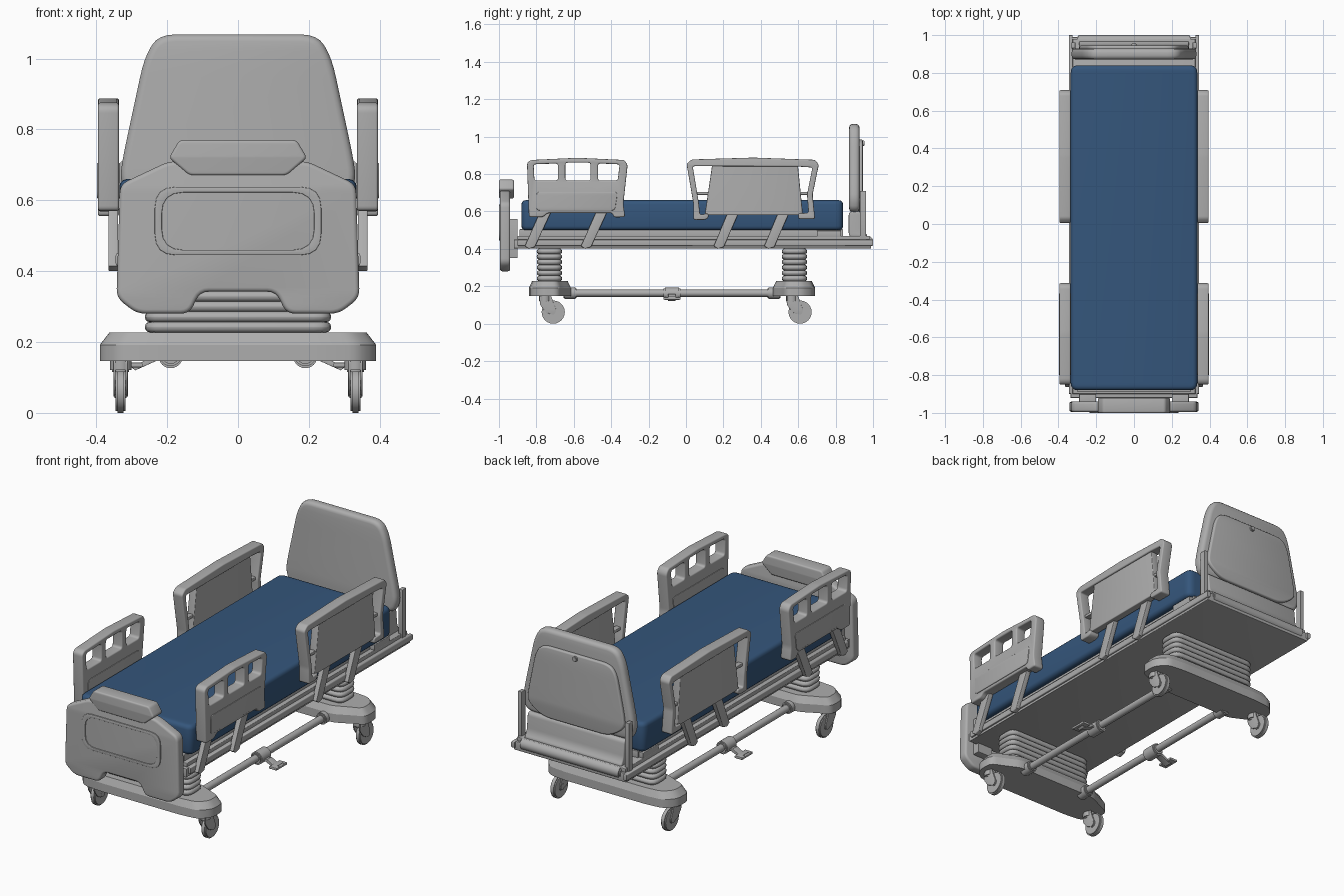
import bpy, bmesh, math
from mathutils import Matrix, Vector

if "Cube" in bpy.data.objects:
    bpy.data.objects.remove(bpy.data.objects["Cube"])


def material(name, rgb):
    m = bpy.data.materials.new(name)
    m.diffuse_color = (*rgb, 1)
    m.use_nodes = True
    m.node_tree.nodes["Principled BSDF"].inputs["Base Color"].default_value = m.diffuse_color
    return m


GREY = material("grey plastic", (0.42, 0.42, 0.42))
BLUE = material("blue mattress", (0.035, 0.093, 0.2))
PLANES = {"XY": Matrix.Identity(3),
          "YZ": Matrix(((0, 0, 1), (1, 0, 0), (0, 1, 0))),
          "XZ": Matrix(((1, 0, 0), (0, 0, -1), (0, 1, 0)))}


def finish(name, me, mat=GREY, mirror=False):
    bm = bmesh.new()
    bm.from_mesh(me)
    bmesh.ops.remove_doubles(bm, verts=bm.verts, dist=1e-5)
    bmesh.ops.recalc_face_normals(bm, faces=bm.faces)
    bm.to_mesh(me)
    bm.free()
    me.materials.clear()
    me.materials.append(mat)
    ob = bpy.data.objects.new(name, me)
    bpy.context.collection.objects.link(ob)
    if mirror:
        ob.modifiers.new("mirror", 'MIRROR')
    bpy.ops.object.select_all(action='DESELECT')
    ob.select_set(True)
    bpy.context.view_layer.objects.active = ob
    bpy.ops.object.shade_smooth_by_angle(angle=math.radians(35))
    return ob


def rounded(pts, r, n=4):
    """Round every corner of a polygon."""
    out = []
    pts = [Vector(p) for p in pts]
    for i, c in enumerate(pts):
        a, b = pts[i - 1] - c, pts[(i + 1) % len(pts)] - c
        p = c + a.normalized() * min(r, a.length * .45)
        q = c + b.normalized() * min(r, b.length * .45)
        for k in range(n + 1):
            t = k / n
            out.append(p * (1 - t) ** 2 + c * 2 * t * (1 - t) + q * t * t)
    return out


def plate(name, loops, plane, lo, hi, bevel=0.0, r=0.0, mat=GREY, mirror=False, taper=None):
    """Extruded outline; further loops are holes."""
    cu = bpy.data.curves.new(name, 'CURVE')
    cu.dimensions, cu.fill_mode = '2D', 'BOTH'
    cu.extrude = (hi - lo) / 2 - bevel
    cu.bevel_depth, cu.bevel_resolution, cu.offset = bevel, 2, -bevel
    for loop in loops:
        pts = rounded(loop, r) if r else loop
        s = cu.splines.new('POLY')
        s.points.add(len(pts) - 1)
        for p, c in zip(s.points, pts):
            p.co = (c[0], c[1], 0, 1)
        s.use_cyclic_u = True
    tmp = bpy.data.objects.new(name + "_curve", cu)
    bpy.context.collection.objects.link(tmp)
    me = bpy.data.meshes.new_from_object(tmp.evaluated_get(bpy.context.evaluated_depsgraph_get()))
    bpy.data.objects.remove(tmp)
    if taper:  # narrow the upper side around a centre line
        sx, sy, cy = taper
        for v in me.vertices:
            if v.co.z > 0:
                v.co.x *= sx
                v.co.y = cy + (v.co.y - cy) * sy
    mid = (lo + hi) / 2
    off = {"XY": (0, 0, mid), "YZ": (mid, 0, 0), "XZ": (0, mid, 0)}[plane]
    me.transform(Matrix.Translation(off) @ PLANES[plane].to_4x4())
    return finish(name, me, mat, mirror)


def rect(x0, x1, y0, y1):
    return [(x0, y0), (x1, y0), (x1, y1), (x0, y1)]


def box(name, x0, x1, y0, y1, z0, z1, bevel=0.004, **kw):
    return plate(name, [rect(x0, x1, y0, y1)], "XY", z0, z1, bevel, **kw)


def tube(name, axis, c, radius, length, mirror=True):
    bm = bmesh.new()
    bmesh.ops.create_cone(bm, cap_ends=True, segments=24, radius1=radius, radius2=radius, depth=length)
    edges = [e for e in bm.edges if abs(e.verts[0].co.z - e.verts[1].co.z) < 1e-6]
    bmesh.ops.bevel(bm, geom=edges, offset=min(radius, length) * .2, segments=2, affect='EDGES')
    rot = {"X": Matrix.Rotation(math.pi / 2, 4, 'Y'), "Y": Matrix.Rotation(math.pi / 2, 4, 'X'),
           "Z": Matrix.Identity(4)}[axis]
    bm.transform(Matrix.Translation(c) @ rot)
    me = bpy.data.meshes.new(name)
    bm.to_mesh(me)
    bm.free()
    return finish(name, me, GREY, mirror)


def sym(half):
    """Complete an outline from its right half."""
    return half + [(-x, y) for x, y in reversed(half)]


# Mattress and deck
plate("mattress", [rect(-.335, .335, -.88, .84)], "XY", .5, .66, .022, .04, BLUE)
box("deck", -.30, .30, -.89, .84, .46, .505)
box("frame", -.335, .335, -.92, .99, .402, .45)
box("frame_top", -.325, .325, -.9, .98, .448, .47)
box("side_bar", .325, .345, -.9, 1, .415, .45, .006, mirror=True)
box("deck_end_block", .24, .325, .7, .83, .465, .498, mirror=True)
tube("head_bumper", "X", (0, .97, .44), .03, .6, False)

# Footboard with handle
plate("footboard", [sym([(.107, .342), (.137, .28), (.285, .28), (.343, .325), (.333, .645), (.195, .71)])],
      "XZ", -.995, -.94, .012, .025)
outer, inner = rect(-.235, .235, .445, .638), rect(-.215, .215, .46, .622)
plate("footboard_relief", [outer, inner], "XZ", -1, -.99, .002, .06)
plate("footboard_handle", [sym([(.137, .67), (.195, .72), (.165, .77)])], "XZ", -1, -.92, .008, .012)
box("footboard_bracket", .2, .29, -.945, -.9, .35, .56, mirror=True)

# Headboard, back plate, cover and posts
plate("headboard", [sym([(.31, .595), (.333, .66), (.325, .72), (.265, 1.0), (.225, 1.068)])],
      "XZ", .872, .928, .02, .05)
plate("headboard_back", [sym([(.2, .6), (.29, .66), (.285, .72), (.24, .94), (.2, .985)])],
      "XZ", .92, .945, .008, .05)
tube("headboard_knob", "Y", (0, .945, .965), .014, .02, False)
plate("head_cover", [[(.87, .465), (.975, .465), (.95, .5), (.94, .6), (.87, .6)]],
      "YZ", -.29, .29, .006, .02)
box("head_post", .31, .332, .93, .962, .44, .71, mirror=True)

# Foot side rails
plate("foot_side_rail", [
    [(-.85, .86), (-.83, .875), (-.58, .887), (-.33, .875), (-.312, .85), (-.335, .64), (-.325, .57),
     (-.385, .568), (-.395, .592), (-.74, .592), (-.765, .57), (-.84, .57)],
    [(-.81, .765), (-.685, .765), (-.685, .857), (-.815, .852)],
    rect(-.645, -.51, .765, .861),
    [(-.47, .765), (-.365, .765), (-.355, .852), (-.47, .857)]], "YZ", .336, .395, .007, .014, mirror=True)
plate("foot_rail_panel", [[(-.8, .605), (-.38, .605), (-.365, .705), (-.8, .705)]],
      "YZ", .333, .398, .003, .02, mirror=True)

# Head side rails: arch, centre panel, crossbars
plate("head_side_rail", [
    [(.04, .555), (.04, .64), (.003, .855), (.03, .878), (.36, .888), (.69, .876), (.71, .85), (.677, .69),
     (.69, .56), (.6, .56), (.6, .59), (.655, .592), (.647, .69), (.676, .835), (.6, .84), (.14, .842),
     (.036, .842), (.068, .65), (.075, .582), (.12, .59), (.12, .565), (.1, .555)]],
      "YZ", .336, .395, .006, .012, mirror=True)
plate("head_rail_panel", [[(.1, .58), (.625, .58), (.598, .85), (.14, .85)]],
      "YZ", .345, .386, .004, .01, mirror=True)
box("head_rail_crossbar", .35, .38, .05, .13, .688, .705, mirror=True)
box("head_rail_crossbar_rear", .35, .38, .6, .665, .688, .705, mirror=True)

# Slanted rail arms
for y0, y1 in ((-.835, -.75), (-.535, -.45), (.175, .255), (.445, .525)):
    plate("rail_arm", [[(y0 - .027, .415), (y0 - .005, .4), (y0 + .027, .41), (y1 + .03, .6), (y1 - .03, .6)]],
          "YZ", .338, .366, .004, mirror=True)

# Pedestals: base, bellows, rod sleeves
MID = -.075
for s, end in ((-1, "foot"), (1, "head")):
    cy = MID + s * .655
    outline = [(x, MID + s * v) for x, v in sym([(.24, .765), (.34, .755), (.39, .7), (.39, .61), (.33, .585),
                                                 (.24, .54)])]
    outline = rounded(outline, .03)
    plate(end + "_base", [outline], "XY", .147, .192)
    plate(end + "_base_top", [outline], "XY", .192, .227, taper=(.93, .85, cy))
    box(end + "_column", -.24, .24, cy - .05, cy + .05, .2, .41)
    for i in range(6):
        z = .242 + i * .029
        plate(end + "_bellows_ring", [rect(-.263, .263, cy - .068, cy + .068)], "XY",
              z - .0148, z + .0148, .0145, .05)
    tube(end + "_rod_sleeve", "Y", (.19, MID + s * .545, .163), .031, .07)

    # Casters trail the same way at both ends
    cas = -.71 if s < 0 else .61
    tube(end + "_caster_wheel", "X", (.331, cas, .062), .062, .028)
    tube(end + "_caster_hub", "X", (.331, cas, .062), .02, .042)
    tube(end + "_caster_swivel", "Z", (.331, cas - .045, .135), .03, .04)
    for x in (.311, .345):
        plate(end + "_caster_fork", [[(cas + a, b) for a, b in (
            (-.075, .15), (-.01, .15), (0, .115), (.018, .07), (.005, .045), (-.04, .06), (-.07, .1))]],
            "YZ", x, x + .007, .001, .012, mirror=True)

# Brake rods, hubs and pedals
tube("brake_rod", "Y", (.19, MID, .163), .019, 1.12)
tube("brake_hub", "Y", (.19, MID, .16), .034, .09)
plate("pedal_arm", [[(.2, .15), (.23, .147), (.29, .12), (.315, .14), (.308, .147), (.29, .133), (.24, .16)]],
      "XZ", MID - .02, MID + .02, .001, mirror=True)
box("pedal_pad", .27, .315, MID - .045, MID + .045, .128, .142, mirror=True)
